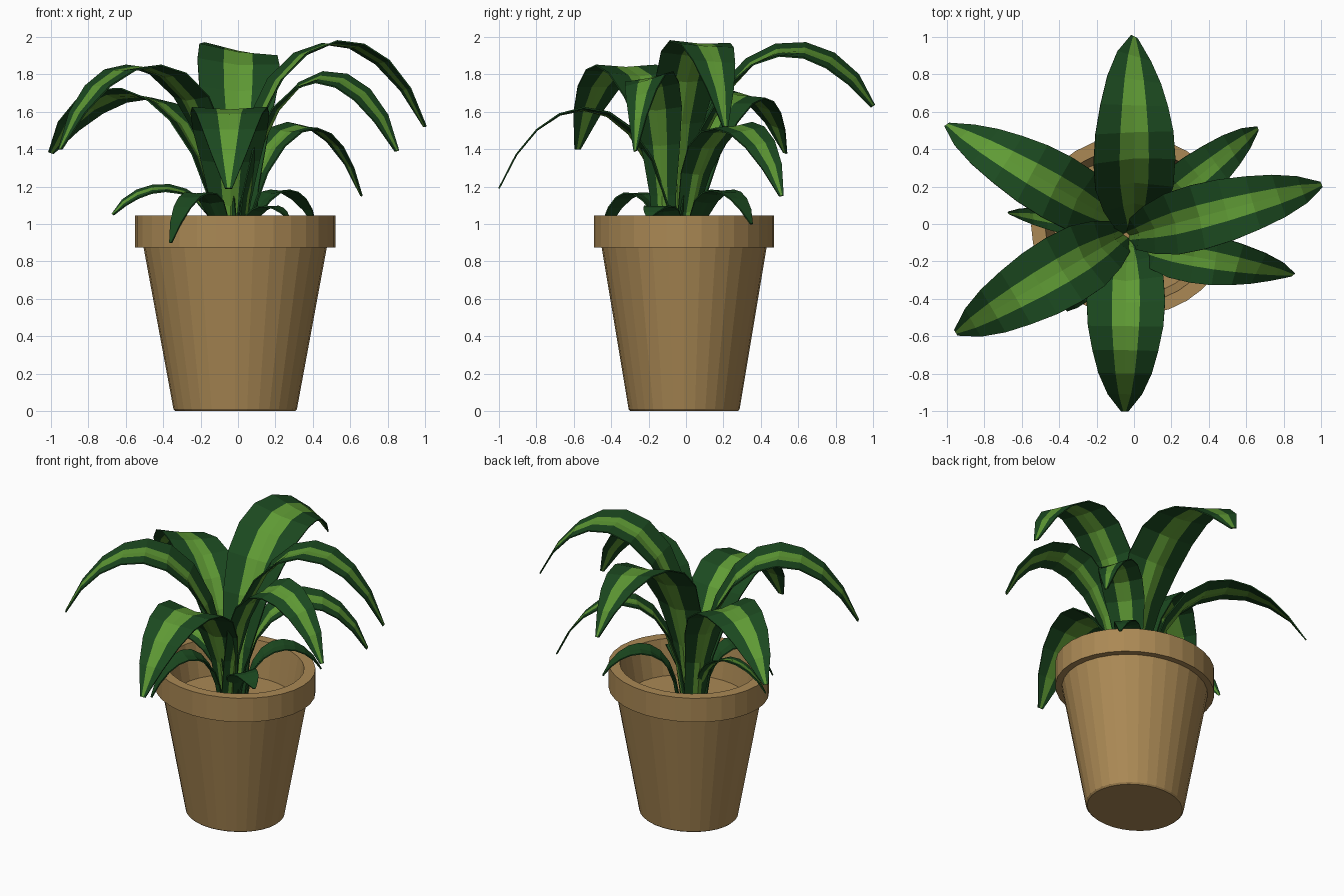
import bpy, bmesh, math
from mathutils import Vector

if "Cube" in bpy.data.objects:
    bpy.data.objects.remove(bpy.data.objects["Cube"])


def material(name, rgb):
    m = bpy.data.materials.new(name)
    m.diffuse_color = (*rgb, 1)
    m.use_nodes = True
    m.node_tree.nodes["Principled BSDF"].inputs["Base Color"].default_value = m.diffuse_color
    return m


CLAY = material("clay", (0.405, 0.25, 0.09))
DARK = material("dark_green", (0.011, 0.066, 0.014))
LIGHT = material("light_green", (0.115, 0.325, 0.035))


def add_object(name, bm, mats):
    me = bpy.data.meshes.new(name)
    bm.to_mesh(me)
    bm.free()
    for m in mats:
        me.materials.append(m)
    ob = bpy.data.objects.new(name, me)
    bpy.context.collection.objects.link(ob)
    return ob


# Pot: lathed profile (radius, z), slightly oval, with rim and soil floor
profile = [(0, 0), (0.32, 0), (0.33, 0.01), (0.49, 0.875), (0.535, 0.875),
           (0.535, 1.045), (0.46, 1.045), (0.415, 0.80), (0, 0.80)]
bm = bmesh.new()
verts = [bm.verts.new((r, 0, z)) for r, z in profile]
edges = [bm.edges.new(p) for p in zip(verts, verts[1:])]
bmesh.ops.spin(bm, geom=verts + edges, axis=(0, 0, 1), cent=(0, 0, 0),
               angle=math.tau, steps=32, use_duplicate=False)
bmesh.ops.remove_doubles(bm, verts=bm.verts, dist=1e-4)
bmesh.ops.recalc_face_normals(bm, faces=bm.faces)
for v in bm.verts:
    v.co.x = v.co.x - 0.015
    v.co.y = v.co.y * 0.9 - 0.01
add_object("pot", bm, [CLAY])

# Leaf half-width along its length, and positions across it
WIDTHS = [0.4, 0.5, 0.75, 0.95, 1.0, 0.96, 0.84, 0.68, 0.44, 0.09]
ACROSS = [-1, -0.36, 0, 0.36, 1]


def leaf(name, base, tip, peak, half_width, tilt=0.0, striped=True):
    """Arching blade along a Bezier spine, folded near the base, tilting to the tip."""
    p0 = Vector((*base, 0.80))
    p3 = Vector(tip)
    flat = Vector((p3.x - p0.x, p3.y - p0.y, 0))
    h = (8 * peak - p0.z - p3.z) / 6
    p1 = p0 + flat * 0.09
    p2 = p0 + flat * 0.73
    p1.z = p2.z = h
    level = Vector((-flat.y, flat.x, 0)).normalized()
    bm = bmesh.new()
    rows = []
    for i, w in enumerate(WIDTHS):
        t = i / (len(WIDTHS) - 1)
        s = 1 - t
        p = p0 * s**3 + p1 * (3 * s * s * t) + p2 * (3 * s * t * t) + p3 * t**3
        tan = (p1 - p0) * s * s + (p2 - p1) * (2 * s * t) + (p3 - p2) * t * t
        rise = tan.cross(level).normalized()
        a = tilt * t * t
        side = level * math.cos(a) + rise * math.sin(a)
        up = tan.cross(side).normalized()
        fold = 0.5 * s ** 2.5
        rows.append([bm.verts.new(p + (side * c + up * abs(c) * fold) * w * half_width)
                     for c in ACROSS])
    for a, b in zip(rows, rows[1:]):
        for j in range(4):
            f = bm.faces.new((a[j], b[j], b[j + 1], a[j + 1]))
            f.material_index = 1 if striped and j in (1, 2) else 0
    bmesh.ops.recalc_face_normals(bm, faces=bm.faces)
    ob = add_object(name, bm, [DARK, LIGHT] if striped else [DARK])
    mod = ob.modifiers.new("thickness", "SOLIDIFY")
    mod.thickness = 0.008
    mod.offset = 0


# Large leaves
leaf("leaf_front", (-0.04, -0.09), (-0.05, -1.0, 1.19), 1.6, 0.21)
leaf("leaf_back", (0.0, -0.02), (0.0, 1.0, 1.63), 1.89, 0.22, 0.5)
leaf("leaf_right", (-0.02, -0.06), (1.0, 0.21, 1.52), 1.94, 0.175, -0.15)
leaf("leaf_front_right", (0.02, -0.12), (0.85, -0.27, 1.39), 1.76, 0.14, 0.7)
leaf("leaf_back_right", (0.03, 0.0), (0.66, 0.51, 1.15), 1.51, 0.135, 0.4)
leaf("leaf_back_left", (-0.09, 0.01), (-1.0, 0.53, 1.38), 1.67, 0.18, 0.5)
leaf("leaf_front_left", (-0.06, -0.06), (-0.95, -0.58, 1.4), 1.82, 0.195)

# Small leaves around the base
leaf("small_leaf_left", (-0.08, -0.02), (-0.67, 0.06, 1.05), 1.18, 0.075, -0.8)
leaf("small_leaf_front_left", (-0.08, -0.1), (-0.36, -0.46, 0.9), 1.16, 0.085, 0, False)
leaf("small_leaf_back_right", (0.04, 0.04), (0.41, 0.35, 1.0), 1.17, 0.085, 0, False)
leaf("small_leaf_front_right", (0.03, -0.08), (0.27, -0.2, 1.03), 1.08, 0.09, 0, False)
